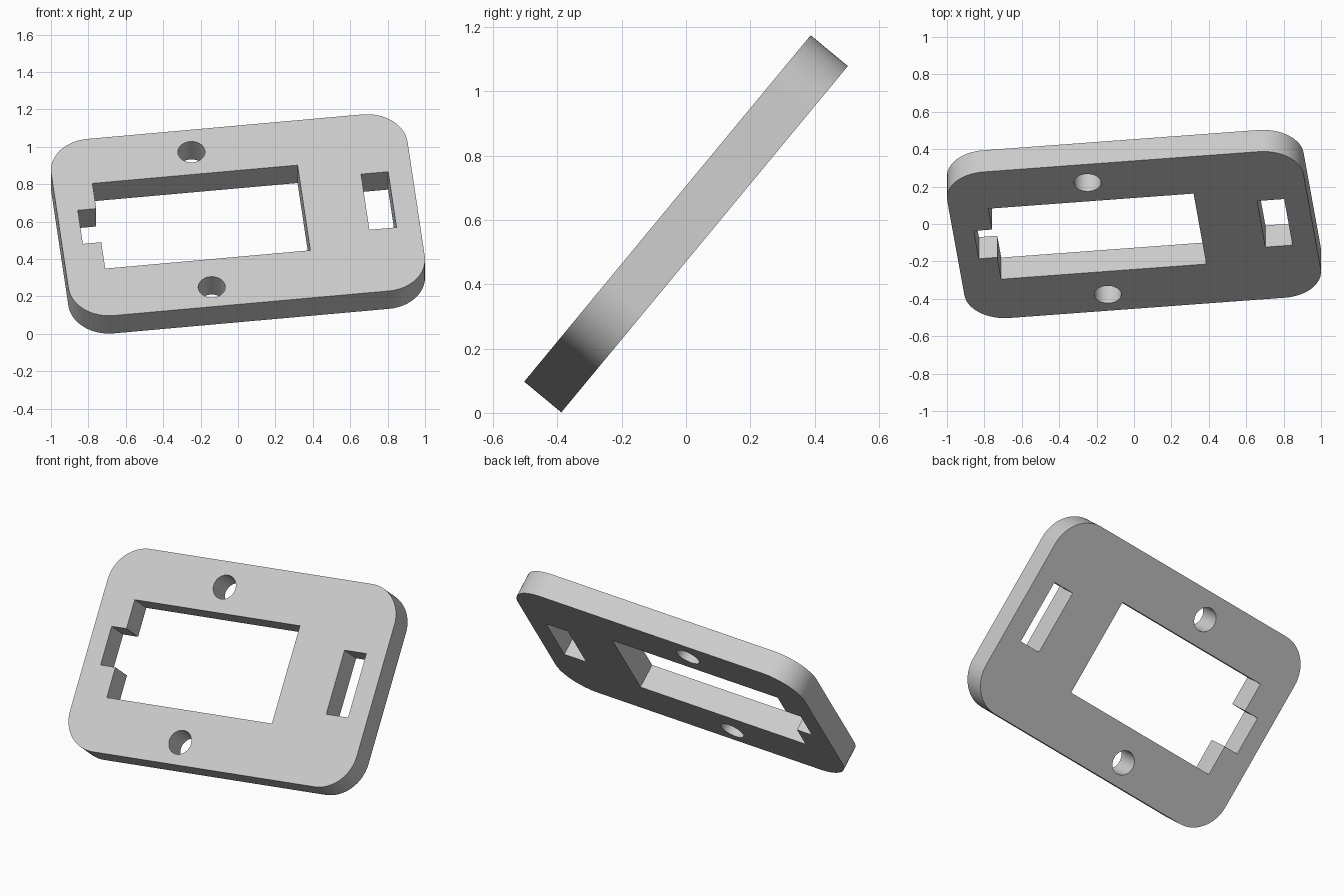
import bpy
import bmesh
from math import cos, sin, pi, radians
from mathutils import Matrix

cube = bpy.data.objects.get("Cube")
if cube:
    bpy.data.objects.remove(cube, do_unlink=True)

WIDTH, HEIGHT, RADIUS, THICKNESS = 1.918, 1.233, 0.218, 0.15


def arc(cx, cy, r, start, sweep, steps):
    return [(cx + r * cos(start + sweep * i / steps),
             cy + r * sin(start + sweep * i / steps)) for i in range(steps + 1)]


def circle(cx, cy, r, sides=48):
    return arc(cx, cy, r, 0, 2 * pi, sides)[:-1]


def rounded_rectangle(w, h, r):
    points = []
    for i, (sx, sy) in enumerate([(1, 1), (-1, 1), (-1, -1), (1, -1)]):
        points += arc(sx * (w / 2 - r), sy * (h / 2 - r), r, i * pi / 2, pi / 2, 16)
    return points


# Outline, notched window, side slot and two screw holes
window = [(-0.748, -0.288), (0.356, -0.288), (0.356, 0.307), (-0.748, 0.307),
          (-0.748, 0.131), (-0.847, 0.131), (-0.847, -0.104), (-0.748, -0.104)]
slot = [(0.686, -0.183), (0.832, -0.183), (0.832, 0.206), (0.686, 0.206)]
loops = [rounded_rectangle(WIDTH, HEIGHT, RADIUS), window, slot,
         circle(-0.197, 0.463, 0.0725), circle(-0.197, -0.481, 0.0725)]

# Flat profile filled and given thickness
curve = bpy.data.curves.new("mounting_plate", "CURVE")
curve.dimensions = "2D"
curve.fill_mode = "BOTH"
curve.extrude = THICKNESS / 2
for loop in loops:
    spline = curve.splines.new("POLY")
    spline.points.add(len(loop) - 1)
    for point, (x, y) in zip(spline.points, loop):
        point.co = (x, y, 0, 1)
    spline.use_cyclic_u = True

plate = bpy.data.objects.new("mounting_plate", curve)
bpy.context.collection.objects.link(plate)
bpy.ops.object.select_all(action="DESELECT")
plate.select_set(True)
bpy.context.view_layer.objects.active = plate
bpy.ops.object.convert(target="MESH")
plate = bpy.context.object

# Weld the caps to the walls, then lean and turn the plate
bm = bmesh.new()
bm.from_mesh(plate.data)
bmesh.ops.remove_doubles(bm, verts=bm.verts, dist=0.0005)
bmesh.ops.recalc_face_normals(bm, faces=bm.faces)
bm.transform(Matrix.Translation((0, 0, 0.588))
             @ Matrix.Rotation(radians(50.4), 4, "X")
             @ Matrix.Rotation(radians(6.6), 4, "Z"))
bm.to_mesh(plate.data)
bm.free()

# Plain grey finish
grey = bpy.data.materials.new("light_grey")
grey.use_nodes = True
colour = (0.6, 0.6, 0.6, 1)
grey.diffuse_color = colour
grey.node_tree.nodes["Principled BSDF"].inputs["Base Color"].default_value = colour
plate.data.materials.clear()
plate.data.materials.append(grey)
bpy.ops.object.shade_smooth_by_angle(angle=radians(30))
